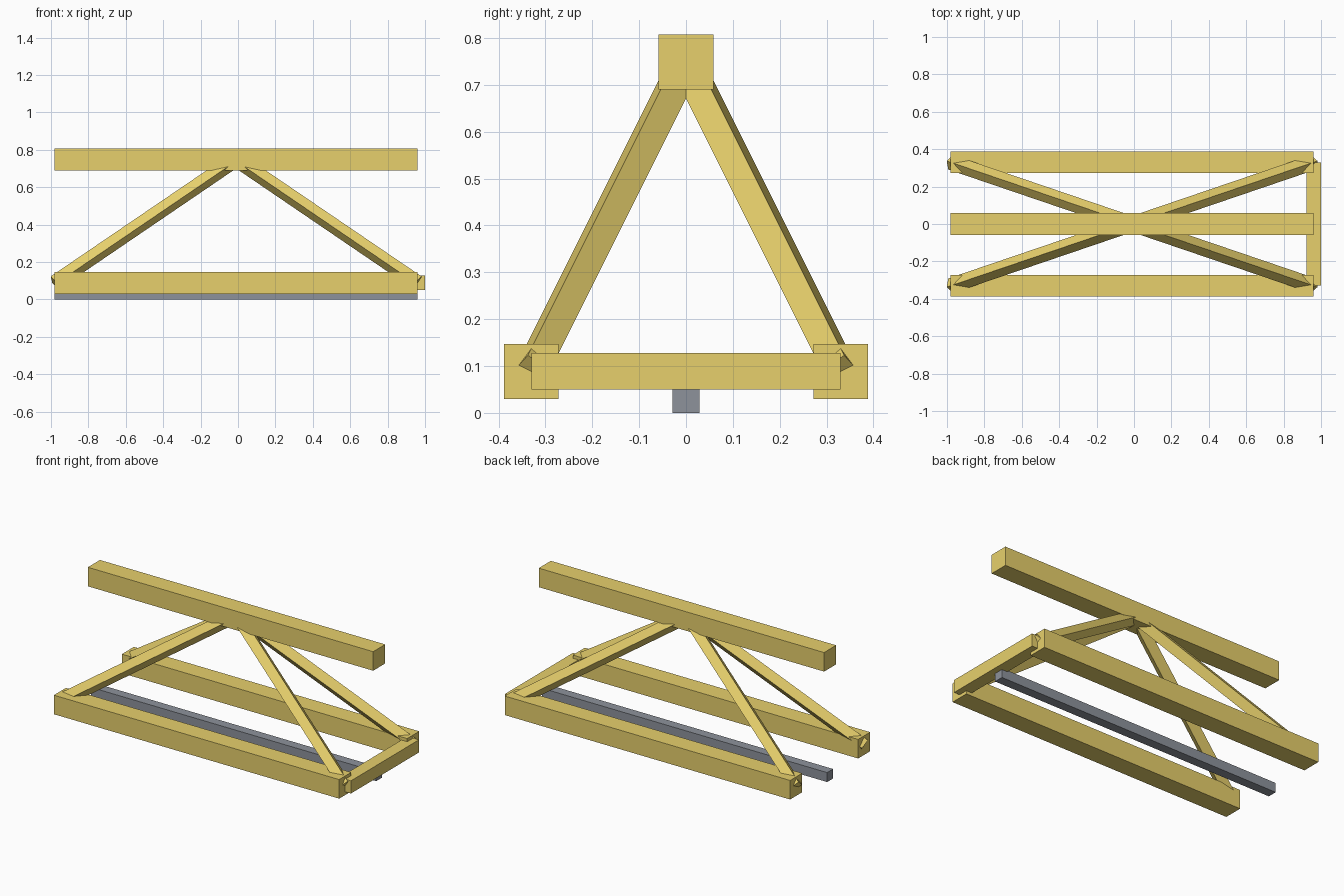
import bpy, math
from mathutils import Vector

if "Cube" in bpy.data.objects:
    bpy.data.objects.remove(bpy.data.objects["Cube"])


def material(name, color):
    m = bpy.data.materials.new(name)
    m.diffuse_color = color
    m.use_nodes = True
    m.node_tree.nodes["Principled BSDF"].inputs["Base Color"].default_value = m.diffuse_color
    return m


gold = material("yellow_paint", (0.80, 0.63, 0.15, 1))
dark = material("dark_steel", (0.27, 0.29, 0.33, 1))


def beam(name, a, b, side, mat, roll=0.0):
    """Square bar of the given side length running from a to b."""
    a, b = Vector(a), Vector(b)
    d = b - a
    bpy.ops.mesh.primitive_cylinder_add(
        vertices=4, radius=side / math.sqrt(2), depth=d.length)
    ob = bpy.context.object
    ob.name = name
    # a roll of 45 degrees lays the bar flat, 0 stands it on its edge
    for v in ob.data.vertices:
        x, y, z = v.co
        c, s = math.cos(roll), math.sin(roll)
        v.co = (c * x - s * y, s * x + c * y, z)
    ob.rotation_euler = d.to_track_quat('Z', 'Y').to_euler()
    ob.location = (a + b) / 2
    ob.data.materials.append(mat)
    return ob


FLAT = math.radians(45)
X0, X1 = -0.98, 0.96
MID = (X0 + X1) / 2
Y, LOW, TOP = 0.33, 0.0885, 0.7485

# long chords
beam("top_chord", (X0, 0, TOP), (X1, 0, TOP), 0.117, gold, FLAT)
for side, y in (("front", -Y), ("back", Y)):
    beam(side + "_bottom_chord", (X0, y, LOW), (X1, y, LOW), 0.117, gold, FLAT)
    # diagonal braces, set on edge, meeting under the top chord
    for end, x in (("left", X0), ("right", X1)):
        beam(f"{side}_{end}_brace", (x, y, LOW), (MID, 0, TOP), 0.058, gold)

# end cross beam
beam("cross_beam", (X1, -Y, LOW), (X1, Y, LOW), 0.078, gold, FLAT)

# rail under the frame
beam("lower_rail", (X0, 0, 0.029), (X1, 0, 0.029), 0.058, dark, FLAT)
